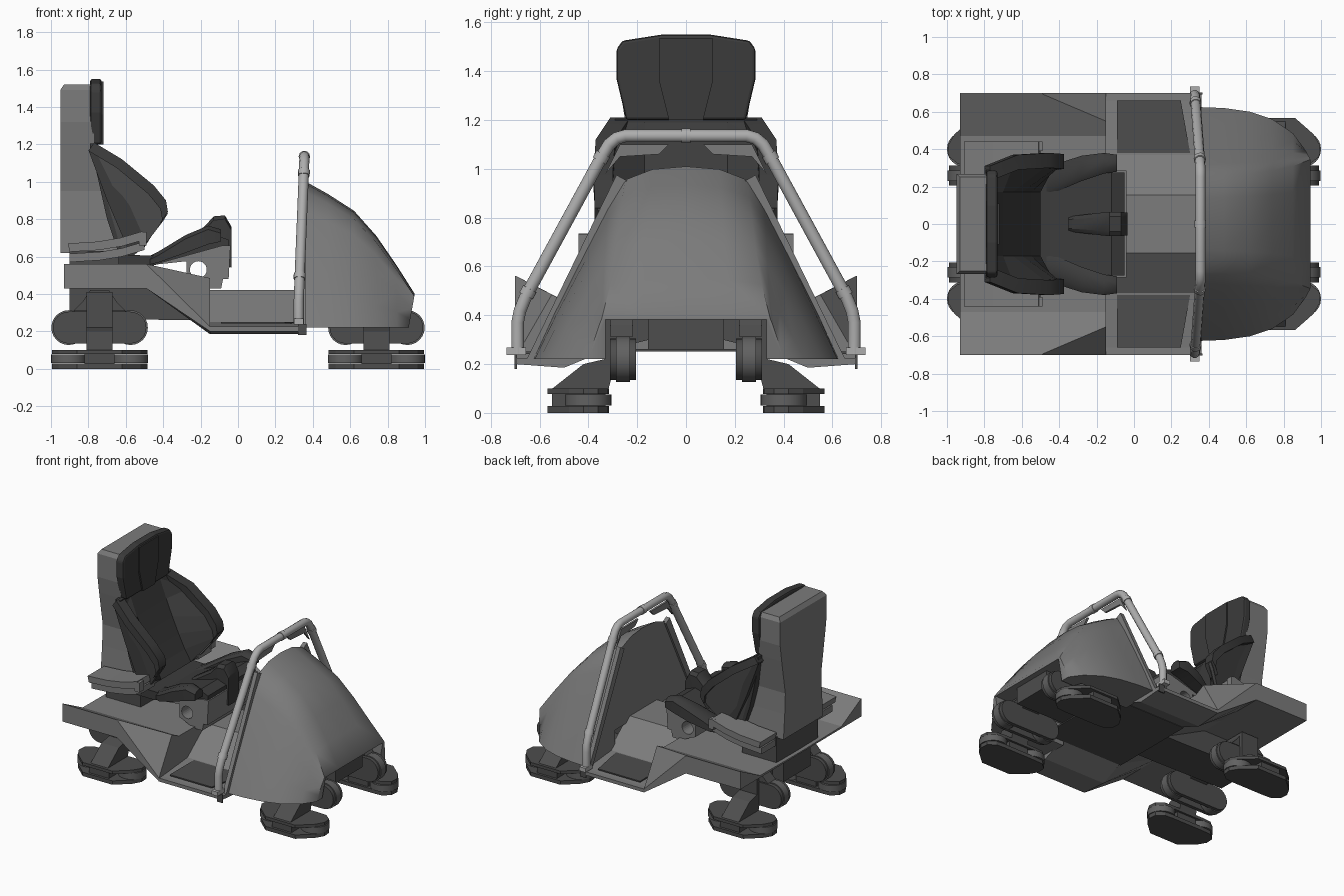
import bpy, bmesh, math
from mathutils import Vector

old = bpy.data.objects.get("Cube")
if old:
    bpy.data.objects.remove(old)


def material(name, v):
    m = bpy.data.materials.new(name)
    m.use_nodes = True
    m.diffuse_color = (v, v, v, 1)
    bsdf = next(n for n in m.node_tree.nodes if n.type == 'BSDF_PRINCIPLED')
    bsdf.inputs["Base Color"].default_value = (v, v, v, 1)
    return m


BODY = material("body grey", 0.20)
DARK = material("chassis dark grey", 0.075)
SEAT = material("upholstery charcoal", 0.044)
SHELL = material("seat wing grey", 0.085)
STEEL = material("tube light grey", 0.42)
TYRE = material("roller grey", 0.12)


def build(name, verts, faces, mat, bevel=0, smooth=None):
    me = bpy.data.meshes.new(name)
    me.from_pydata(verts, [], faces)
    bm = bmesh.new()
    bm.from_mesh(me)
    bmesh.ops.recalc_face_normals(bm, faces=bm.faces)
    if bevel:
        sharp = [e for e in bm.edges if e.calc_face_angle(0) > 0.5]
        bmesh.ops.bevel(bm, geom=sharp, offset=bevel, segments=2, affect='EDGES', profile=0.5)
    bm.to_mesh(me)
    bm.free()
    me.materials.append(mat)
    ob = bpy.data.objects.new(name, me)
    bpy.context.collection.objects.link(ob)
    if smooth:
        bpy.ops.object.select_all(action='DESELECT')
        ob.select_set(True)
        bpy.context.view_layer.objects.active = ob
        bpy.ops.object.shade_smooth_by_angle(angle=math.radians(smooth))
    return ob


def loft(name, rings, mat, **kw):
    n = len(rings[0])
    faces = [tuple(range(n)), tuple(range((len(rings) - 1) * n, len(rings) * n))]
    for r in range(len(rings) - 1):
        for i in range(n):
            j = (i + 1) % n
            faces.append((r * n + i, r * n + j, r * n + n + j, r * n + n + i))
    return build(name, [v for ring in rings for v in ring], faces, mat, **kw)


def prism(name, pts, axis, a, b, mat, **kw):
    put = {'x': lambda p, d: (d, p[0], p[1]),
           'y': lambda p, d: (p[0], d, p[1]),
           'z': lambda p, d: (p[0], p[1], d)}[axis]
    return loft(name, [[put(p, d) for p in pts] for d in (a, b)], mat, **kw)


def box(name, x, y, z, mat):
    return prism(name, [(x[0], y[0]), (x[1], y[0]), (x[1], y[1]), (x[0], y[1])],
                 'z', z[0], z[1], mat)


def disc(cx, cy, r, n=24):
    return [(cx + r * math.cos(math.tau * i / n), cy + r * math.sin(math.tau * i / n))
            for i in range(n)]


def section(x, half):
    """Closed symmetric ring at station x from a top-to-bottom half profile."""
    full = half + [(-y, z) for y, z in reversed(half) if y]
    return [(x, y, z) for y, z in full]


# Deck with raised outer wings folding down, then the footwell with its central tunnel
rear = [(0, .44), (.47, .445), (.695, .56), (.70, .56), (.70, .43), (.5, .43), (.33, .43), (0, .43)]
drop = [(0, .44), (.47, .445), (.55, .485), (.70, .225), (.70, .20), (.5, .185), (.33, .26), (0, .26)]
loft("rear_deck", [section(-.93, rear), section(-.49, rear), section(-.15, drop)], BODY)
well = [(0, .42), (.155, .42), (.37, .25), (.66, .225), (.70, .225), (.70, .20), (.5, .185), (.33, .255), (0, .26)]
loft("footwell", [section(-.15, well), section(.36, well)], BODY)

# Underbody
prism("chassis_spine", [(-.9, .435), (-.9, .27), (-.3, .26), (.9, .26), (.9, .384), (-.2, .41), (-.3, .435)],
      'y', -.155, .155, DARK)
prism("belly_pan", [(-.44, .425), (-.16, .265), (-.16, .252), (.50, .252), (.50, .262), (-.12, .262)],
      'y', -.33, .33, DARK)

# Nose cowl, arched underneath over the front wheels
rings = []
for x, w, s, top in [(.345, .625, .25, 1.01), (.48, .62, .26, .935), (.62, .60, .27, .845),
                     (.74, .56, .285, .71), (.85, .485, .31, .55), (.945, .40, .345, .40)]:
    h = top - .22
    half = [(0, top), (s * .55, top - .015 * h), (s, top - .07 * h),
            (s + (w - s) * .18, .22 + h * .79), (s + (w - s) * .42, .22 + h * .57),
            (s + (w - s) * .76, .22 + h * .25),
            (w, .22), (.33, .22), (.33, .382), (0, .382)]
    tilt = .18 if x > .9 else 0
    rings.append([(px - tilt * (top - z), y, z) for px, y, z in section(x, half)])
loft("nose_cowl", rings, BODY, smooth=48)


def tube(name, pts, r, mat):
    cu = bpy.data.curves.new(name, 'CURVE')
    cu.dimensions = '3D'
    cu.bevel_depth = r
    cu.bevel_resolution = 3
    cu.use_fill_caps = True
    sp = cu.splines.new('POLY')
    sp.points.add(len(pts) - 1)
    for p, co in zip(sp.points, pts):
        p.co = (*co, 1)
    cu.materials.append(mat)
    ob = bpy.data.objects.new(name, cu)
    bpy.context.collection.objects.link(ob)


# Roll bar with clamps and gussets
leg = [(.325, .69, .24), (.325, .69, .37), (.327, .68, .42), (.329, .655, .48), (.352, .345, 1.05),
       (.354, .315, 1.10), (.355, .285, 1.125), (.355, .25, 1.135)]
tube("roll_bar", leg + [(x, -y, z) for x, y, z in reversed(leg)], .027, STEEL)
tube("top_clamp", [(.355, -.018, 1.135), (.355, .018, 1.135)], .031, STEEL)
for side, s in (("left", 1), ("right", -1)):
    a, b = Vector(leg[3]), Vector(leg[4])
    for part, t in (("lower", .0), ("upper", .97)):
        p, q = a.lerp(b, t), a.lerp(b, t + .05)
        tube(f"{side}_{part}_clamp", [(v.x, s * v.y, v.z) for v in (p, q)], .032, STEEL)
    box(f"{side}_bar_foot", (.30, .35), (s * .655, s * .735), (.238, .268), STEEL)
    box(f"{side}_foot_stud", (.32, .365), (s * .692, s * .702), (.18, .24), DARK)
    prism(f"{side}_bar_gusset", [(s * .27, 1.10), (s * .07, 1.10), (s * .11, 1.06), (s * .27, 1.05),
                                 (s * .33, .98)], 'x', .335, .35, BODY)
    prism(f"{side}_cowl_flange", [(s * .61, .22), (s * .65, .225), (s * .285, .975), (s * .24, .95)],
          'x', .33, .36, BODY)
    # Floor mat
    prism(f"{side}_floor_mat", [(-.09, s * .38), (.30, s * .38), (.25, s * .66), (-.09, s * .66)],
          'z', .242, .251, DARK)

# Four bogies: flat guide rollers below, upright rollers beside the spine
for end, cx in (("front", .74), ("rear", -.74)):
    for side, s in (("left", 1), ("right", -1)):
        n = f"{end}_{side}_"
        pad = [(dx, .40 + dy) for dx, dy in
               [(-.13, -.085), (.13, -.085), (.20, -.08), (.25, -.04), (.255, .02), (.22, .08),
                (.12, .168), (-.12, .168), (-.22, .08), (-.255, .02), (-.25, -.04), (-.20, -.08)]]
        pad = [(cx + px, s * py) for px, py in pad]
        prism(n + "lower_pad", pad, 'z', 0, .028, DARK)
        prism(n + "upper_pad", pad, 'z', .078, .10, DARK)
        box(n + "pad_core", (cx - .08, cx + .08), (s * .33, s * .55), (.02, .09), DARK)
        prism(n + "arm", [(s * y, z) for y, z in [(.32, .09), (.56, .09), (.42, .20), (.335, .22),
              (.335, .41), (.15, .41), (.15, .30), (.27, .27)]], 'x', cx - .07, cx + .07, DARK)
        prism(n + "arm_flange", [(cx + x, z) for x, z in [(-.14, .31), (-.09, .36), (-.05, .42),
              (.05, .42), (.09, .36), (.14, .31)]], 'y', s * .22, s * .31, DARK)
        pill = [(cx + (.165 if i < 13 else -.165) + .085 * math.cos(a), .22 + .085 * math.sin(a))
                for i in range(26) for a in [math.pi * ((i if i < 13 else i - 1) / 12 - .5)]]
        for part, y in (("inner", .205), ("outer", .285)):
            prism(f"{n}{part}_roller_plate", pill, 'y', s * y, s * (y + .027), DARK, smooth=30)
        for d in (-.165, .165):
            prism(n + "side_roller", disc(cx + d, .22, .093), 'y', s * .23, s * .286, TYRE, smooth=30)
            prism(n + "guide_roller", disc(cx + d, s * .40, .095), 'z', .03, .076, TYRE, smooth=30)

# Seat back housing: wide head, narrow waist, foot running forward
rings = []
for z, w, front in [(.62, .23, -.54), (.80, .215, -.62), (.95, .208, -.68), (1.2, .25, -.77),
                    (1.32, .268, -.77), (1.49, .268, -.77), (1.52, .25, -.78)]:
    back = -.93 if z > 1.5 else -.95
    rings.append([(back, -w, z), (front, -w, z), (front, w, z), (back, w, z)])
loft("seat_back_housing", rings, BODY)

# Headrest and back cushion
head = [(.245, 1.2), (.285, 1.37), (.285, 1.49), (.26, 1.525), (.10, 1.55)]
prism("headrest", head + [(-y, z) for y, z in reversed(head)], 'x', -.79, -.73, SEAT, bevel=.012)
centre = [(.07, 1.2), (.11, 1.36), (.11, 1.535)]
prism("headrest_centre", centre + [(-y, z) for y, z in reversed(centre)], 'x', -.74, -.72, SEAT)
spine_line = [(-.75, 1.19), (-.70, 1.06), (-.65, .94), (-.60, .83), (-.55, .73), (-.50, .65)]
prism("back_cushion", [(-.79, 1.2)] + spine_line + [(-.62, .56), (-.70, .8)],
      'y', -.265, .265, SEAT)
box("back_cross_bar", (-.79, -.75), (-.29, .29), (1.15, 1.205), SEAT)

wing = [(-.77, 1.20), (-.62, 1.11), (-.45, .97), (-.385, .89), (-.375, .83), (-.40, .79)]
for side, s in (("left", 1), ("right", -1)):
    # Side wing of the seat back, with padded rim and sloping inner bolster
    rings = [[(x, s * (y0 + k), z) for (x, z), y0 in
              zip(wing + [(-.5, .66), (-.62, .62), (-.70, .9)],
                  [.28, .335, .345, .34, .335, .33, .27, .24, .24])] for k in (0, .025)]
    loft(f"{side}_seat_wing", rings, SHELL)
    rim = [[(x, s * y, z) for x, z, y in
            [(px, pz + .01, y0 - .04), (px, pz + .01, y0 + .04),
             (px - .03, pz - .035, y0 + .04), (px - .03, pz - .035, y0 - .04)]]
           for (px, pz), y0 in zip(wing, [.27, .33, .34, .335, .335, .33])]
    loft(f"{side}_wing_rim", rim, SEAT, smooth=30)
    loft(f"{side}_back_bolster",
         [[(x + dx, s * y, z) for (x, z), dx in zip(line + [(-.58, .62), (-.70, .9)], [0] * 8)]
          for line, y in ((spine_line, .17), ([(x - .03, z - .03) for x, z in wing], .30))], SEAT)
    # Stacked hip rail
    for k, dz in enumerate((0, .055)):
        low = [(-.90, .57), (-.74, .58), (-.62, .60), (-.50, .635)]
        prism(f"{side}_hip_rail", [(x, z + dz) for x, z in low] +
              [(x - .01 * k, z + dz + .045) for x, z in reversed(low)],
              'y', s * .25, s * (.41 + .03 * k), BODY)
    box(f"{side}_rail_bracket", (-.53, -.49), (s * .39, s * .44), (.66, .73), BODY)
    # Thigh bolster, splaying outwards to the front
    loft(f"{side}_thigh_bolster",
         [[(x, s * y, z) for y, z in [(yi, lo), (yi, hi - .02), (yi + .03, hi), (yo - .03, hi),
                                      (yo, hi - .02), (yo, lo)]]
          for x, yi, yo, lo, hi in [(-.50, .13, .25, .55, .59), (-.42, .17, .32, .57, .63),
                                    (-.28, .23, .365, .62, .715), (-.16, .27, .38, .665, .765),
                                    (-.09, .28, .37, .68, .745)]], SEAT, smooth=40)

# Seat pan with a round through-hole, cushion and pommel
pan = prism("seat_pan", [(-.46, .555), (-.08, .66), (-.04, .66), (-.05, .48), (-.08, .48), (-.09, .43),
                         (-.16, .43), (-.275, .48), (-.275, .575)], 'y', -.285, .285, BODY)
cutter = prism("pan_hole_cutter", disc(-.212, .53, .045), 'y', -.5, .5, BODY)
cutter.hide_render = True
cutter.hide_set(True)
cut = pan.modifiers.new("hole", 'BOOLEAN')
cut.object = cutter
cut.solver = 'EXACT'
box("seat_pedestal", (-.90, -.62), (-.24, .24), (.43, .63), DARK)
prism("seat_cushion", [(-.64, .61), (-.45, .605), (-.12, .715), (-.05, .69), (-.05, .655), (-.09, .65),
                       (-.48, .545), (-.64, .545)], 'y', -.275, .275, SEAT)
loft("pommel", [[(x, -w, lo), (x, -w, hi - .02), (x, -w * .6, hi), (x, w * .6, hi), (x, w, hi - .02),
                 (x, w, lo)] for x, w, lo, hi in
                [(-.35, .04, .60, .65), (-.18, .06, .64, .76), (-.13, .065, .62, .815),
                 (-.07, .065, .56, .82), (-.035, .06, .54, .76)]], SEAT, smooth=35)
